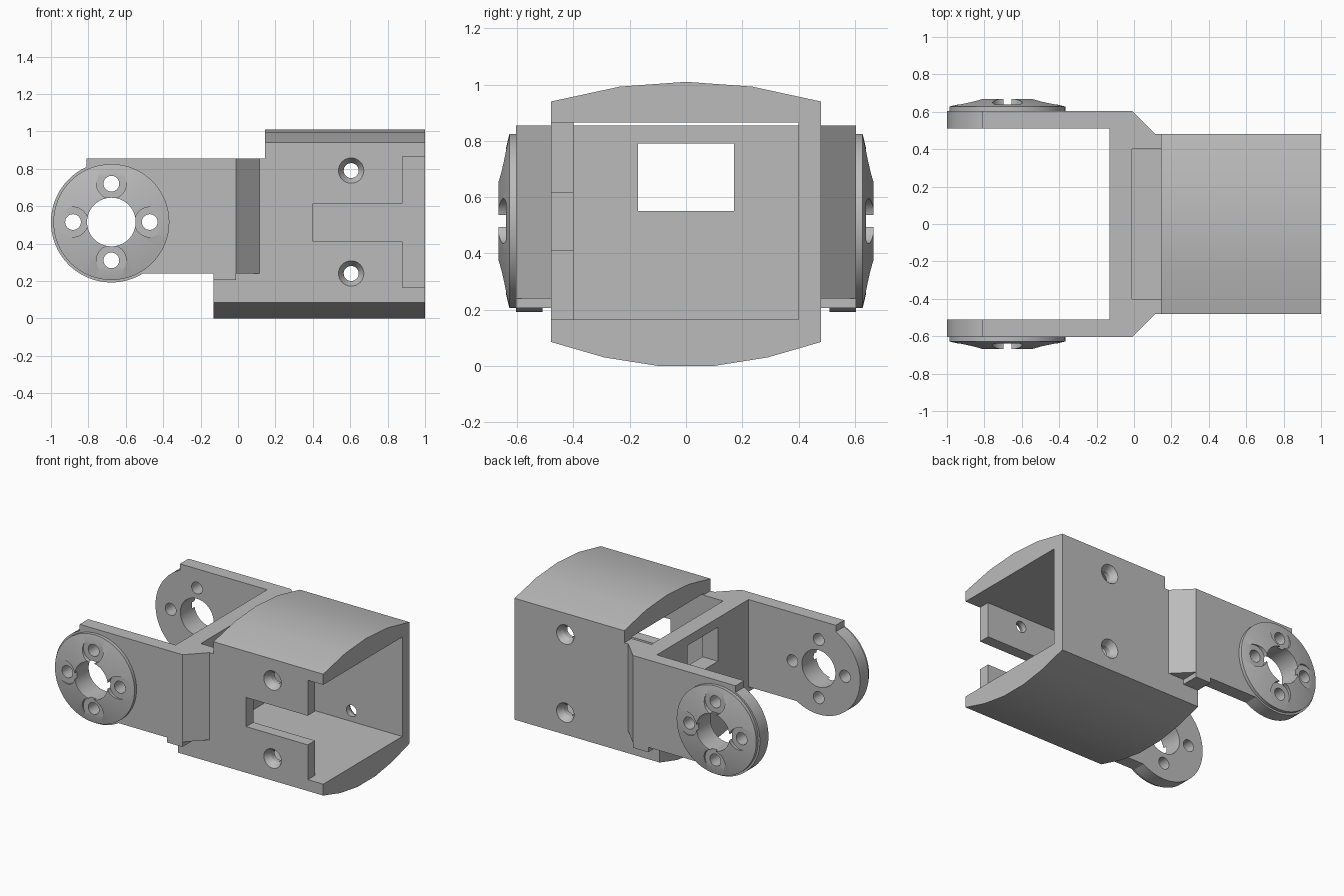
import bpy, bmesh, math

if "Cube" in bpy.data.objects:
    bpy.data.objects.remove(bpy.data.objects["Cube"], do_unlink=True)

grey = bpy.data.materials.new("matte grey")
grey.use_nodes = True
COLOUR = (0.5, 0.5, 0.5, 1)
grey.diffuse_color = COLOUR
grey.node_tree.nodes["Principled BSDF"].inputs["Base Color"].default_value = COLOUR


def loft(name, rings):
    """Closed solid through matching rings of points."""
    bm = bmesh.new()
    rows = [[bm.verts.new(p) for p in ring] for ring in rings]
    bm.faces.new(rows[0])
    bm.faces.new(rows[-1])
    n = len(rows[0])
    for a, b in zip(rows, rows[1:]):
        for i in range(n):
            j = (i + 1) % n
            bm.faces.new((a[i], a[j], b[j], b[i]))
    bmesh.ops.recalc_face_normals(bm, faces=bm.faces)
    mesh = bpy.data.meshes.new(name)
    bm.to_mesh(mesh)
    bm.free()
    mesh.materials.append(grey)
    ob = bpy.data.objects.new(name, mesh)
    bpy.context.scene.collection.objects.link(ob)
    return ob


def box(name, x0, x1, y0, y1, z0, z1):
    corners = [(x0, y0), (x1, y0), (x1, y1), (x0, y1)]
    return loft(name, [[(x, y, z) for x, y in corners] for z in (z0, z1)])


def lathe(name, x, z, profile, sides=32):
    """Turn (y, radius) pairs around an axis parallel to y."""
    turns = [2 * math.pi * i / sides for i in range(sides)]
    return loft(name, [[(x + r * math.cos(t), y, z + r * math.sin(t)) for t in turns]
                       for y, r in profile])


def combine(body, tools, operation):
    """Apply one boolean with all the tools, then remove them."""
    group = bpy.data.collections.new("tools")
    bpy.context.scene.collection.children.link(group)
    for tool in tools:
        tool.hide_render = True
        group.objects.link(tool)
    mod = body.modifiers.new("combine", "BOOLEAN")
    mod.operation, mod.solver = operation, "EXACT"
    mod.operand_type, mod.collection = "COLLECTION", group
    bpy.context.view_layer.objects.active = body
    bpy.ops.object.modifier_apply(modifier=mod.name)
    for tool in tools:
        bpy.data.objects.remove(tool, do_unlink=True)
    bpy.data.collections.remove(group)


# Housing block with shallow arched top and bottom
half = [(0.1, 0), (0.29, 0.03), (0.48, 0.085), (0.48, 0.94), (0.235, 0.993)]
outline = half + [(0, 1.01)] + [(-y, z) for y, z in reversed(half)]
bracket = loft("hinge_bracket", [[(x, y, z) for y, z in outline] for x in (-0.2, 1)])

# Fork: plan with flared shoulders, trimmed to a side outline with round ends
PX, PZ, R = -0.677, 0.515, 0.323
plan = [(-1.2, 0.605), (-0.01, 0.605), (0.13, 0.464)]
plan += [(x, -y) for x, y in reversed(plan)]
fork = loft("fork", [[(x, y, z) for x, y in plan] for z in (0.1, 1)])
start = math.acos((-0.81 - PX) / R)
end = 2 * math.pi + math.asin((0.24 - PZ) / R)
arc = [start + (end - start) * i / 40 for i in range(41)]
side = [(PX + R * math.cos(t), PZ + R * math.sin(t)) for t in arc]
side += [(-0.13, 0.24), (-0.13, 0.205), (-0.01, 0.205), (-0.01, 0.24),
         (0.3, 0.24), (0.3, 0.9), (-0.81, 0.9)]
trim = loft("fork_trim", [[(x, y, z) for x, z in side] for y in (-0.8, 0.8)])
combine(fork, [trim], "INTERSECT")

# Domed bosses on both arm ends
bosses = [lathe("boss", PX, PZ, [(s * 0.55, 0.31), (s * 0.628, 0.31), (s * 0.667, 0.145)], 64)
          for s in (-1, 1)]
combine(bracket, [fork] + bosses, "UNION")

# Gap between the arms, roof notch, cavity, rear window, stepped slot
cutters = [
    box("fork_gap", -1.5, -0.13, -0.51, 0.51, -0.2, 1.3),
    box("roof_notch", -1.3, 0.145, -0.9, 0.9, 0.855, 1.2),
    box("cavity", -0.01, 1.2, -0.4, 0.4, 0.165, 0.865),
    box("window", -0.3, 0.1, -0.17, 0.17, 0.55, 0.79),
    box("slot", 0.4, 1.3, -0.6, -0.3, 0.41, 0.615),
    box("slot_mouth", 0.88, 1.25, -0.65, -0.35, 0.165, 0.865),
    lathe("pivot_hole", PX, PZ, [(-0.9, 0.13), (0.9, 0.13)], 64),
]

# Four counterbored screw holes around the pivot
half = [(0.8, 0.08), (0.64, 0.08), (0.64, 0.042)]
bore = half + [(-y, r) for y, r in reversed(half)]
for k in range(4):
    a = k * math.pi / 2
    cutters.append(lathe("screw_hole", PX + 0.205 * math.cos(a),
                         PZ + 0.205 * math.sin(a), bore))

# Countersunk holes in the housing walls
half = [(0.7, 0.077), (0.495, 0.077), (0.435, 0.04)]
sink = half + [(-y, r) for y, r in reversed(half)]
for z in (0.24, 0.79):
    cutters.append(lathe("wall_hole", 0.605, z, sink))
combine(bracket, cutters, "DIFFERENCE")

bpy.ops.object.select_all(action="DESELECT")
bracket.select_set(True)
bpy.context.view_layer.objects.active = bracket
bpy.ops.object.shade_smooth_by_angle(angle=math.radians(25))
